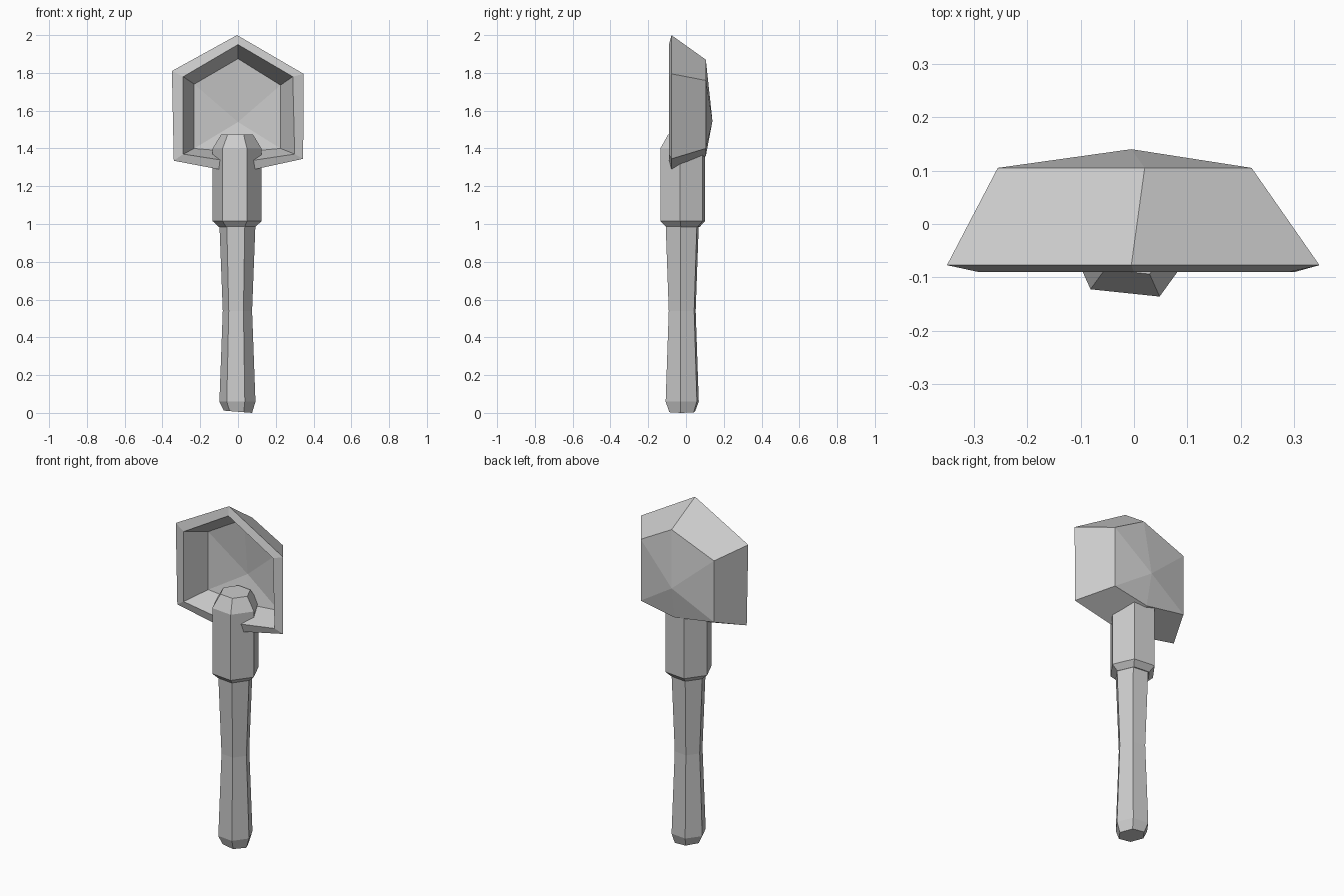
import bpy
import bmesh
from math import cos, sin, radians

cube = bpy.data.objects.get("Cube")
if cube:
    bpy.data.objects.remove(cube, do_unlink=True)

grey = bpy.data.materials.new("plain_grey")
grey.use_nodes = True
GREY = (0.6, 0.6, 0.6, 1.0)
grey.diffuse_color = GREY
grey.node_tree.nodes["Principled BSDF"].inputs["Base Color"].default_value = GREY


def hexagon(cx, cy, z, radius, turn=-6):
    """Level ring of six points."""
    return [(cx + radius * cos(radians(turn + 60 * k)),
             cy + radius * sin(radians(turn + 60 * k)), z) for k in range(6)]


def loft(name, rings, start=None, end=None):
    """Skin six-sided rings; close each end with a flat cap or a fan to a point."""
    bm = bmesh.new()
    loops = [[bm.verts.new(p) for p in ring] for ring in rings]
    for a, b in zip(loops, loops[1:]):
        for k in range(6):
            n = (k + 1) % 6
            bm.faces.new((a[k], a[n], b[n], b[k]))
    for loop, tip in ((loops[0], start), (loops[-1], end)):
        if tip is None:
            bm.faces.new(loop)
        else:
            v = bm.verts.new(tip)
            for k in range(6):
                bm.faces.new((loop[k], loop[(k + 1) % 6], v))
    bmesh.ops.recalc_face_normals(bm, faces=bm.faces)
    mesh = bpy.data.meshes.new(name)
    bm.to_mesh(mesh)
    bm.free()
    mesh.materials.append(grey)
    obj = bpy.data.objects.new(name, mesh)
    bpy.context.collection.objects.link(obj)
    return obj


def outline(points, y):
    """Upright ring from front-facing (x, z) points."""
    return [(x, y, z) for x, z in points]


# Waisted handle with a chamfered butt
butt = [(x, y, 0.006 - 0.08 * x) for x, y, z in hexagon(0, -0.02, 0, 0.075)]
handle_rings = [butt] + [hexagon(-0.003, -0.02, z, r) for z, r in
                         ((0.06, 0.096), (0.54, 0.078), (1.0, 0.096))]
loft("handle", handle_rings)

# Thick collar joining handle and bowl
loft("collar", [hexagon(-0.005, -0.017, z, r) for z, r in
                ((0.985, 0.098), (1.015, 0.13), (1.40, 0.13), (1.475, 0.084))])

# Hollow bowl: back shell, rim, inner wall and shallow pointed floor
back = [(0.02, 1.87), (0.22, 1.76), (0.22, 1.40),
        (0.0, 1.36), (-0.255, 1.40), (-0.255, 1.76)]
rim_outer = [(-0.005, 2.0), (0.347, 1.795), (0.345, 1.345),
             (0.0, 1.27), (-0.34, 1.335), (-0.35, 1.81)]
rim_inner = [(0.0, 1.95), (0.29, 1.78), (0.30, 1.37),
             (0.0, 1.325), (-0.29, 1.37), (-0.29, 1.78)]
floor = [(0.0, 1.875), (0.225, 1.735), (0.225, 1.40),
         (0.0, 1.38), (-0.232, 1.40), (-0.232, 1.74)]
loft("bowl",
     [outline(back, 0.105), outline(rim_outer, -0.077),
      outline(rim_inner, -0.09), outline(floor, 0.055)],
     start=(-0.005, 0.14, 1.545), end=(0.0, 0.09, 1.54))
